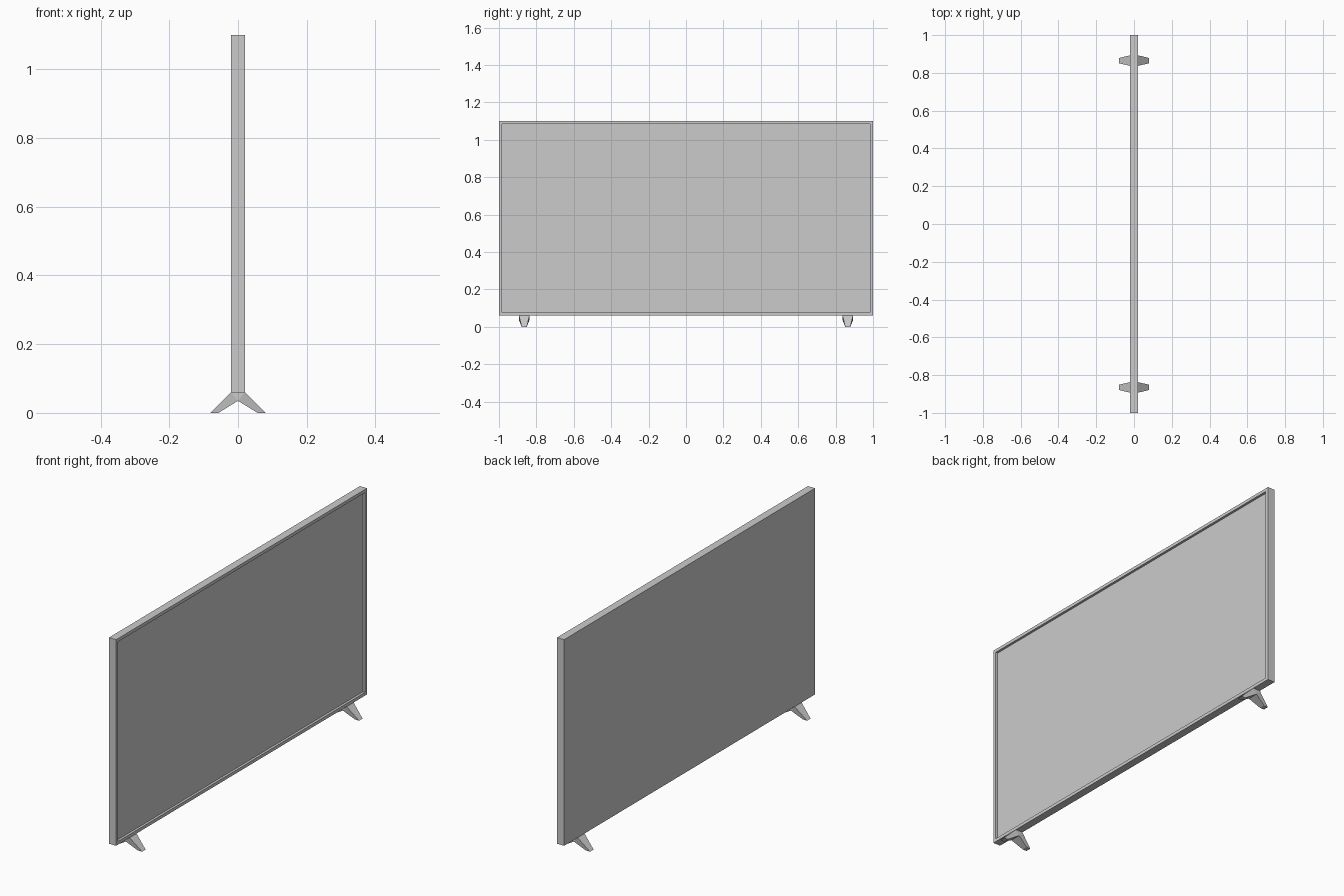
import bpy, bmesh

default = bpy.data.objects.get("Cube")
if default:
    bpy.data.objects.remove(default, do_unlink=True)

grey = bpy.data.materials.new("plain grey")
grey.use_nodes = True
colour = (0.6, 0.6, 0.6, 1)
grey.diffuse_color = colour
grey.node_tree.nodes["Principled BSDF"].inputs["Base Color"].default_value = colour


def add_object(name, bm):
    bmesh.ops.recalc_face_normals(bm, faces=bm.faces[:])
    mesh = bpy.data.meshes.new(name)
    bm.to_mesh(mesh)
    bm.free()
    mesh.materials.append(grey)
    obj = bpy.data.objects.new(name, mesh)
    bpy.context.scene.collection.objects.link(obj)
    return obj


# Flat panel with a thin bezel and a recessed screen on the +x side
BOTTOM, TOP, HALF_DEPTH = 0.06, 1.10, 0.02
BEZEL, RECESS = 0.023, 0.012
bm = bmesh.new()
bmesh.ops.create_cube(bm, size=1)
bmesh.ops.scale(bm, vec=(2 * HALF_DEPTH, 2, TOP - BOTTOM), verts=bm.verts)
bmesh.ops.translate(bm, vec=(0, 0, (TOP + BOTTOM) / 2), verts=bm.verts)
bm.normal_update()
screen = next(f for f in bm.faces if f.normal.x > 0.9)
bmesh.ops.inset_individual(bm, faces=[screen], thickness=BEZEL)
walls = bmesh.ops.extrude_discrete_faces(bm, faces=[screen])
bmesh.ops.translate(bm, vec=(-RECESS, 0, 0), verts=walls["faces"][0].verts)
add_object("panel", bm)


# Splayed foot: an arched outline in x and z, narrowing in y toward the floor
def add_foot(name, y):
    wide, narrow = 0.028, 0.014
    half = [(0.02, BOTTOM, wide), (0.08, 0, narrow),
            (0.057, 0, narrow), (0, 0.035, wide)]
    outline = half + [(-x, z, w) for x, z, w in reversed(half[:-1])]
    bm = bmesh.new()
    near, far = ([bm.verts.new((x, y + s * w, z)) for x, z, w in outline]
                 for s in (-1, 1))
    n = len(outline)
    for i in range(n):
        j = (i + 1) % n
        bm.faces.new((near[i], near[j], far[j], far[i]))
    for side in (near, far):
        bm.faces.new(side[0:4])              # one leg
        bm.faces.new(side[3:7])              # opposite leg
        bm.faces.new((side[0], side[3], side[6]))  # middle web
    add_object(name, bm)


for name, y in (("right_foot", -0.865), ("left_foot", 0.865)):
    add_foot(name, y)
